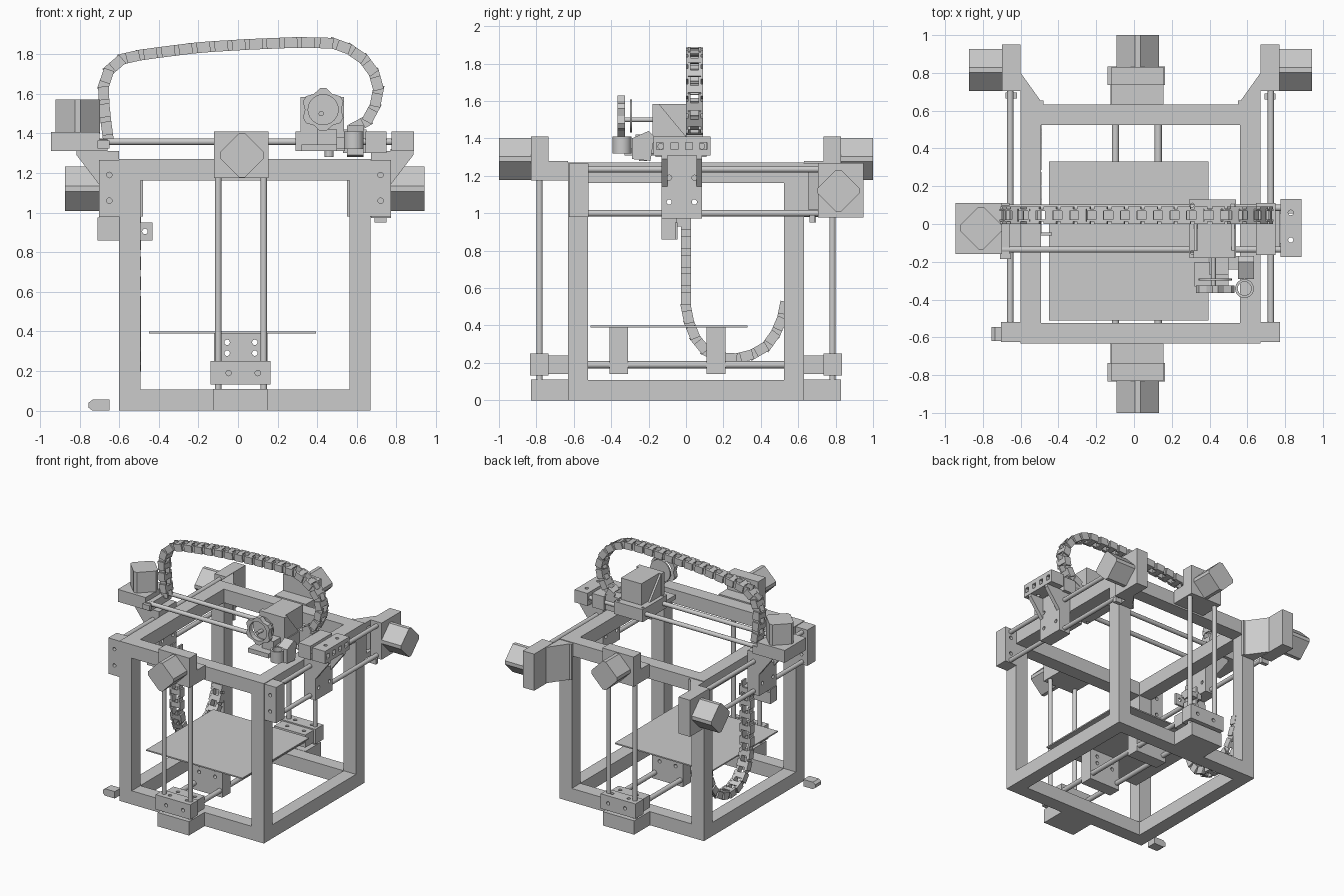
import bpy, bmesh, math
from mathutils import Vector, Matrix

if "Cube" in bpy.data.objects:
    bpy.data.objects.remove(bpy.data.objects["Cube"])

CX = 0.035   # symmetry plane of the side parts
ZX = 0.015   # centre of the vertical axis parts


def finish(bm, name, smooth=False):
    bmesh.ops.recalc_face_normals(bm, faces=bm.faces)
    me = bpy.data.meshes.new(name)
    bm.to_mesh(me)
    bm.free()
    ob = bpy.data.objects.new(name, me)
    bpy.context.collection.objects.link(ob)
    if smooth:
        bpy.ops.object.select_all(action='DESELECT')
        bpy.context.view_layer.objects.active = ob
        ob.select_set(True)
        bpy.ops.object.shade_smooth_by_angle(angle=math.radians(40))
    return ob


def add_box(bm, x, y, z, mat=Matrix()):
    size = [b - a for a, b in (x, y, z)]
    mid = [(a + b) / 2 for a, b in (x, y, z)]
    bmesh.ops.create_cube(bm, size=1, matrix=mat @ Matrix.Translation(mid) @ Matrix.Diagonal((*size, 1)))


def box(name, x, y, z):
    bm = bmesh.new()
    add_box(bm, sorted(x), sorted(y), sorted(z))
    return finish(bm, name)


def place(axis, u, v, w):
    return {'X': (w, u, v), 'Y': (u, w, v), 'Z': (u, v, w)}[axis]


def prism(name, pts, axis, a, b, smooth=False):
    bm = bmesh.new()
    lo = [bm.verts.new(place(axis, u, v, a)) for u, v in pts]
    hi = [bm.verts.new(place(axis, u, v, b)) for u, v in pts]
    bm.faces.new(lo)
    bm.faces.new(hi)
    for i in range(len(pts)):
        j = (i + 1) % len(pts)
        bm.faces.new((lo[i], lo[j], hi[j], hi[i]))
    return finish(bm, name, smooth)


def circle(u, v, r, n=20):
    return [(u + r * math.cos(2 * math.pi * i / n), v + r * math.sin(2 * math.pi * i / n)) for i in range(n)]


def rod(name, axis, u, v, a, b, r=0.017):
    return prism(name, circle(u, v, r), axis, a, b, True)


def motor(name, axis, u, v, a, b):
    # diamond-set square motor with clipped corners
    c, e = 0.112, 0.014
    pts = [(c, -e), (c, e), (e, c), (-e, c), (-c, e), (-c, -e), (-e, -c), (e, -c)]
    return prism(name, [(u + p, v + q) for p, q in pts], axis, a, b)


def cut(ob, axis, shapes, a=-1.2, b=1.8):
    for pts in shapes:
        tool = prism('cutter', pts, axis, a, b)
        m = ob.modifiers.new('hole', 'BOOLEAN')
        m.object, m.solver = tool, 'EXACT'
        bpy.context.view_layer.objects.active = ob
        bpy.ops.object.modifier_apply(modifier=m.name)
        bpy.data.objects.remove(tool)


def holes(ob, axis, us, vs, r=0.014):
    cut(ob, axis, [circle(u, v, r, 12) for u in us for v in vs])


# cube frame
T, H, D, W = 0.108, 1.27, 0.632, 0.635
bm = bmesh.new()
for sx in (-1, 1):
    x = sorted((CX + sx * W, CX + sx * (W - T)))
    for sy in (-1, 1):
        add_box(bm, x, sorted((sy * D, sy * (D - T))), (0, H))
    for z in ((0, T), (H - T, H)):
        add_box(bm, x, (T - D, D - T), z)
for sy in (-1, 1):
    for z in ((0, T), (H - T, H)):
        add_box(bm, (CX - W + T, CX + W - T), sorted((sy * D, sy * (D - T))), z)
finish(bm, 'frame')

# front and back vertical axes
for s, n in ((-1, 'front'), (1, 'back')):
    box(n + '_bottom_mount', (-0.125, 0.15), (s * D, s * 0.83), (0, 0.11))
    box(n + '_top_mount', (-0.12, 0.155), (s * 0.735, s * 0.83), (1.175, 1.41))
    box(n + '_top_mount_foot', (-0.12, 0.155), (s * D, s * 0.735), (1.175, 1.28))
    motor(n + '_lift_motor', 'Y', ZX + 0.005, 1.29, s * 0.83, s * 1.0)
    c = box(n + '_lift_carriage', (-0.14, 0.165), (s * 0.735, s * 0.835), (0.132, 0.25))
    holes(c, 'Z', (-0.047, 0.1), (s * 0.785,))
    holes(c, 'Y', (-0.047, 0.1), (0.19,))
    c = box(n + '_lift_carriage_foot', (-0.125, 0.15), (s * D, s * 0.735), (0.14, 0.24))
    holes(c, 'Z', (-0.047, 0.1), (s * 0.685,))
    for x in (-0.1, 0.13):
        rod(n + '_lift_rod', 'Z', x, s * 0.783, 0.1, 1.2)

# bed, its supports and rods
box('bed_plate', (-0.45, 0.395), (-0.51, 0.33), (0.39, 0.4))
for y in (-0.41, 0.11):
    b = box('bed_support', (-0.12, 0.15), (y, y + 0.1), (0.14, 0.391))
    holes(b, 'Y', (-0.055, 0.085), (0.29, 0.345))
for x in (-0.098, 0.128):
    rod('bed_rod', 'Y', x, 0.19, -0.65, 0.65, 0.019)

# side axes, mirrored left and right
for s, n in ((-1, 'left'), (1, 'right')):
    def X(d):
        return CX + s * d
    b = box(n + '_front_block', (X(W), X(0.738)), (-0.625, -0.52), (0.98, 1.265))
    holes(b, 'Y', (X(0.685),), (1.06, 1.19))
    box(n + '_rear_block', (X(W), X(0.735)), (0.705, 0.95), (0.977, 1.268))
    motor(n + '_side_motor', 'X', 0.815, 1.12, X(0.735), X(0.908))
    for z in ((0.98, 1.02), (1.225, 1.265)):
        prism(n + '_corner_brace', [(X(W), D), (X(0.515), D), (X(W), 0.8)], 'Z', *z)
    prism(n + '_brace_web', [(X(0.515), D), (X(0.545), D), (X(W), 0.755), (X(W), 0.8)], 'Z', 1.0, 1.25)
    box(n + '_brace_foot', (X(0.515), X(W)), (D, 0.655), (0.98, 1.265))
    for z in (1.0, 1.235):
        rod(n + '_side_rod', 'Y', X(0.69), z, -0.6, 0.85)
    c = box(n + '_side_carriage', (X(0.637), X(0.738)), (-0.13, 0.085), (0.972, 1.31))
    holes(c, 'X', (-0.09, 0.045), (1.06, 1.19))
    for y in (-0.13, 0.055):
        prism(n + '_gusset', [(X(0.735), 1.14), (X(0.735), 1.32), (X(0.85), 1.32), (X(0.85), 1.29)], 'Y', y, y + 0.03)

# ends of the cross axis
e = box('right_end_block', (0.775, 0.888), (-0.175, 0.132), (1.31, 1.41))
holes(e, 'Z', (0.83,), (-0.085, 0.06))
cut(e, 'X', [[(y - 0.018, 1.34), (y + 0.018, 1.34), (y + 0.018, 1.378), (y - 0.018, 1.378)]
             for y in (-0.14, -0.062, 0.016, 0.094)])
box('right_end_clamp', (0.645, 0.75), (-0.163, 0.11), (1.3, 1.41))
box('left_end_block', (-0.945, -0.70), (-0.16, 0.11), (1.31, 1.408))
box('left_end_clamp', (-0.70, -0.66), (-0.16, 0.11), (1.31, 1.37))
motor('cross_motor', 'Z', -0.81, -0.022, 1.4, 1.572)
for y in (-0.135, 0.085):
    rod('cross_rod', 'X', y, 1.358, -0.75, 0.8)

# print head
c = box('head_carriage', (0.29, 0.54), (-0.178, 0.13), (1.31, 1.41))
holes(c, 'Z', (0.308, 0.522), (-0.15, 0.1), 0.01)
box('head_plate', (0.315, 0.535), (-0.18, -0.14), (1.4, 1.585))
for x in (0.318, 0.517):
    prism('head_gusset', [(-0.145, 1.41), (0, 1.41), (-0.145, 1.585)], 'X', x, x + 0.015)
box('feed_motor', (0.335, 0.515), (-0.14, 0.083), (1.415, 1.585))
prism('fan_disc', circle(0.43, 1.52, 0.088, 28), 'Y', -0.3, -0.288, True)
pts = [(0.43 + r * math.sin(math.radians(a)), 1.52 + r * math.cos(math.radians(a)))
       for k in range(6) for a, r in ((60 * k - 8, 0.11), (60 * k + 8, 0.11), (60 * k + 30, 0.092))]
ring = prism('fan_ring', pts, 'Y', -0.365, -0.325)
cut(ring, 'Y', [circle(0.43, 1.52, 0.076, 24)])
rod('feed_shaft', 'Y', 0.42, 1.5, -0.36, -0.17, 0.013)
box('hot_end', (0.4, 0.5), (-0.27, -0.17), (1.31, 1.42))
box('hot_end_arm', (0.32, 0.5), (-0.33, -0.2), (1.31, 1.345))
prism('nozzle', circle(0.46, -0.23, 0.022, 12), 'Z', 1.28, 1.32)
prism('duct', [(-0.29, 1.29), (-0.29, 1.4), (-0.2, 1.44), (-0.17, 1.41), (-0.19, 1.28)], 'X', 0.55, 0.635)
box('duct_arm', (0.5, 0.56), (-0.24, -0.17), (1.32, 1.38))
sensor = prism('sensor_ring', circle(0.585, -0.342, 0.05, 24), 'Z', 1.32, 1.41, True)
cut(sensor, 'Z', [circle(0.585, -0.342, 0.036, 20)])
box('chain_anchor', (0.53, 0.65), (0.0, 0.09), (1.3, 1.42))

# small brackets and switches
box('chain_bracket', (-0.71, -0.6), (-0.13, -0.05), (0.86, 0.975))
p = box('chain_bracket_plate', (-0.71, -0.433), (-0.06, -0.045), (0.86, 0.95))
holes(p, 'Y', (-0.47,), (0.905,))
box('chain_bracket_arm', (-0.62, -0.49), (-0.05, 0.02), (0.93, 0.975))
for x, y, z in ((-0.65, 0.68, 0.97), (0.72, 0.675, 0.97), (-0.68, -0.17, 1.345)):
    box('limit_switch', (x - 0.03, x + 0.03), (y - 0.015, y + 0.015), (z - 0.02, z + 0.02))
prism('loose_clip', [(-0.755, 0.015), (-0.735, 0), (-0.65, 0), (-0.65, 0.055), (-0.735, 0.055), (-0.755, 0.04)],
      'Y', -0.62, -0.545)


def chain(name, pts, axis, w0, w1, pitch=0.085):
    # links with a wide half, a narrow half and two cross bars
    pts = [Vector(p) for p in pts]
    path = []
    for i in range(len(pts) - 1):
        path += [pts[i].lerp(pts[i + 1], k / 20) for k in range(20)]
    path.append(pts[-1])
    nodes = [path[0]]
    for p in path:
        if (p - nodes[-1]).length >= pitch:
            nodes.append(p)
    bm = bmesh.new()
    for p, q in zip(nodes, nodes[1:]):
        t = (q - p).normalized()
        u = Vector(place(axis, t.x, t.y, 0))
        v = Vector(place(axis, -t.y, t.x, 0))
        w = Vector(place(axis, 0, 0, 1))
        m = Matrix((u, w, v)).transposed().to_4x4()
        m.translation = Vector(place(axis, p.x, p.y, 0))
        for a, b, c, d in ((w0, w0 + 0.012, 0.022, 0.09), (w1 - 0.012, w1, 0.022, 0.09),
                           (w0 + 0.012, w0 + 0.024, -0.02, 0.04), (w1 - 0.024, w1 - 0.012, -0.02, 0.04)):
            add_box(bm, (c, d), (a, b), (-0.027, 0.027), m)
        for z in (-0.026, 0.018):
            add_box(bm, (0.03, 0.07), (w0 + 0.005, w1 - 0.005), (z, z + 0.008), m)
    finish(bm, name)


# cable chains
chain('upper_cable_chain', [(-0.655, 1.37), (-0.675, 1.52), (-0.68, 1.65), (-0.645, 1.735), (-0.57, 1.785),
                            (-0.39, 1.81), (-0.19, 1.835), (0.06, 1.85), (0.31, 1.86), (0.49, 1.855), (0.575, 1.82),
                            (0.655, 1.76), (0.69, 1.7), (0.71, 1.62), (0.69, 1.53), (0.655, 1.465), (0.57, 1.42)],
      'Y', 0.0, 0.092)
chain('lower_cable_chain', [(0, 1.0), (0, 0.5), (0.02, 0.4), (0.06, 0.31), (0.12, 0.25), (0.21, 0.22), (0.29, 0.225),
                            (0.37, 0.25), (0.44, 0.295), (0.49, 0.375), (0.52, 0.455), (0.54, 0.58)],
      'X', -0.585, -0.49)
